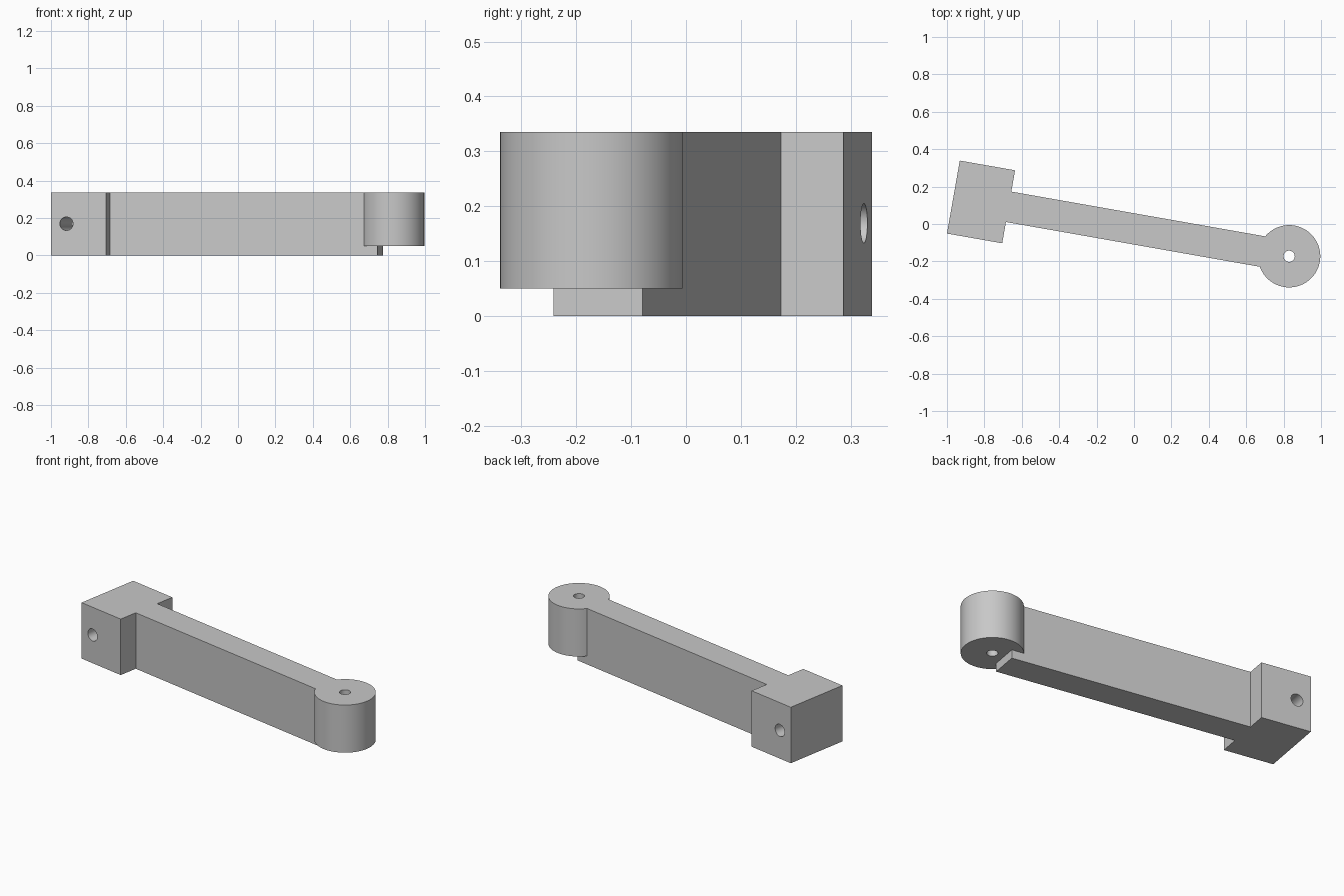
import bpy
from math import radians
from mathutils import Matrix

if "Cube" in bpy.data.objects:
    bpy.data.objects.remove(bpy.data.objects["Cube"], do_unlink=True)

HEIGHT = 0.335
PIVOT_X = 1.673      # distance from the block centre to the round end

grey = bpy.data.materials.new("light_grey")
grey.use_nodes = True
grey.diffuse_color = (0.58, 0.58, 0.58, 1)
grey.node_tree.nodes["Principled BSDF"].inputs["Base Color"].default_value = (0.58, 0.58, 0.58, 1)


def box(name, x0, x1, width, z0, z1):
    bpy.ops.mesh.primitive_cube_add(size=1)
    obj = bpy.context.object
    obj.name = name
    obj.data.transform(Matrix.Translation(((x0 + x1) / 2, 0, (z0 + z1) / 2))
                       @ Matrix.Diagonal((x1 - x0, width, z1 - z0, 1)))
    obj.data.materials.append(grey)
    return obj


def cylinder(name, radius, depth, centre, sides, tilt=0):
    bpy.ops.mesh.primitive_cylinder_add(vertices=sides, radius=radius, depth=depth)
    obj = bpy.context.object
    obj.name = name
    obj.data.transform(Matrix.Translation(centre) @ Matrix.Rotation(tilt, 4, "X"))
    obj.data.materials.append(grey)
    return obj


def combine(target, other, operation):
    mod = target.modifiers.new(operation.lower(), "BOOLEAN")
    mod.operation, mod.solver, mod.object = operation, "EXACT", other
    bpy.context.view_layer.objects.active = target
    bpy.ops.object.modifier_apply(modifier=mod.name)
    bpy.data.objects.remove(other, do_unlink=True)


# Solid parts, laid out along the arm's own axis
arm = box("lever_arm", -0.15, 0.15, 0.396, 0, HEIGHT)
bar = box("bar", 0, 1.602, 0.165, 0, HEIGHT)
boss = cylinder("round_end", 0.1665, HEIGHT - 0.05,
                (PIVOT_X, 0, (HEIGHT + 0.05) / 2), 96)
combine(arm, bar, "UNION")
combine(arm, boss, "UNION")

# Upright pivot hole and cross hole through the block
combine(arm, cylinder("pivot_hole", 0.03, 1, (PIVOT_X, 0, 0.2), 48), "DIFFERENCE")
combine(arm, cylinder("cross_hole", 0.036, 1, (-0.066, 0, 0.169), 48, radians(90)), "DIFFERENCE")

# Turn the arm to its resting angle
arm.data.transform(Matrix.Translation((-0.818, 0.118, 0)) @ Matrix.Rotation(radians(-10), 4, "Z"))
bpy.ops.object.select_all(action="DESELECT")
arm.select_set(True)
bpy.context.view_layer.objects.active = arm
bpy.ops.object.shade_smooth_by_angle(angle=radians(30))
